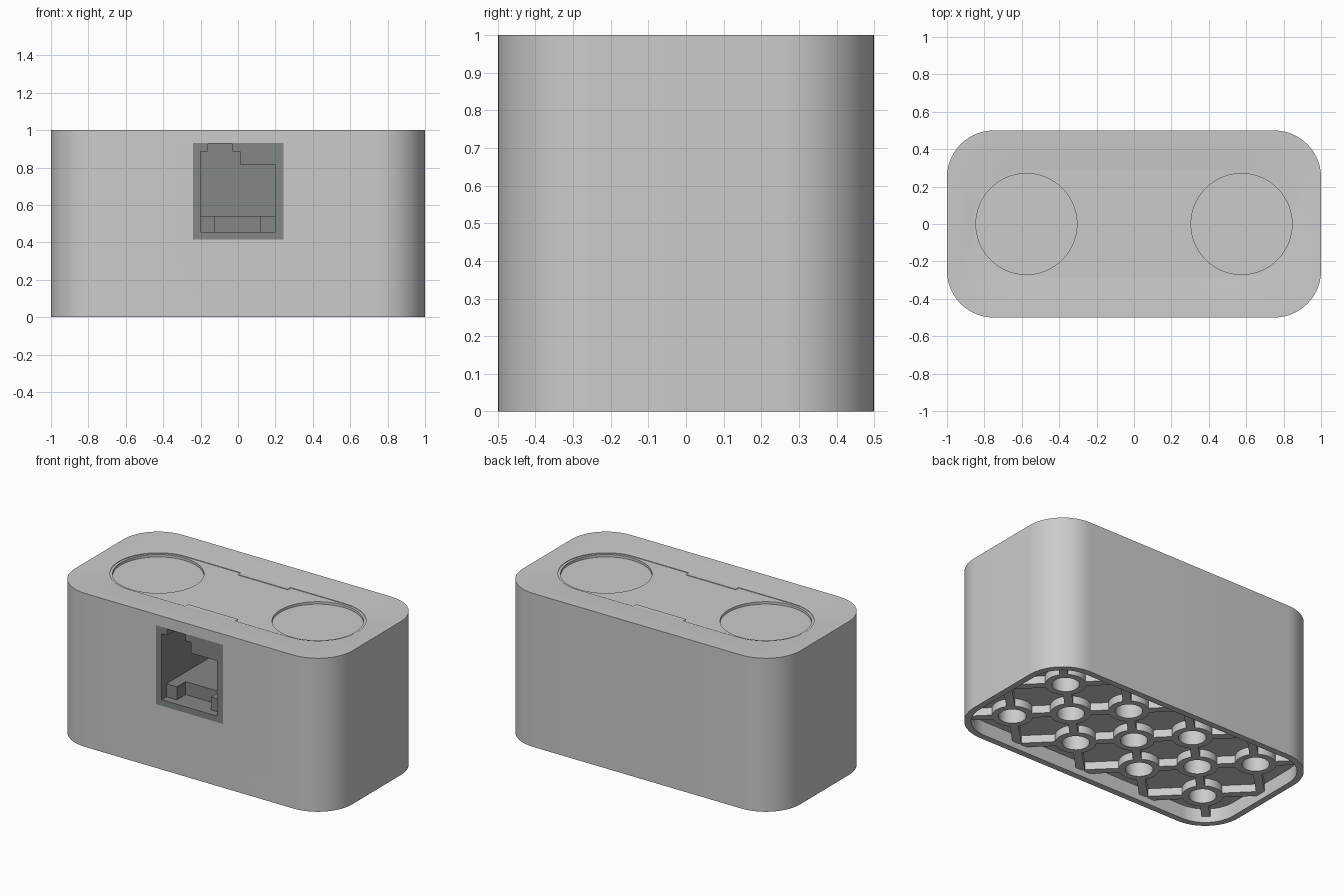
import bpy, bmesh, math
from mathutils import Matrix, Vector

if "Cube" in bpy.data.objects:
    bpy.data.objects.remove(bpy.data.objects["Cube"])


def material(name, rgb):
    m = bpy.data.materials.new(name)
    m.diffuse_color = (*rgb, 1)
    m.use_nodes = True
    m.node_tree.nodes["Principled BSDF"].inputs["Base Color"].default_value = m.diffuse_color
    return m


light_grey = material("light grey", (0.6, 0.6, 0.6))
socket_grey = material("socket grey", (0.225, 0.245, 0.245))


def finish(name, bm, mat, smooth=True):
    bmesh.ops.recalc_face_normals(bm, faces=bm.faces)
    mesh = bpy.data.meshes.new(name)
    bm.to_mesh(mesh)
    bm.free()
    mesh.materials.append(mat)
    ob = bpy.data.objects.new(name, mesh)
    bpy.context.collection.objects.link(ob)
    if smooth:
        shade(ob)
    return ob


def shade(ob):
    bpy.ops.object.select_all(action='DESELECT')
    ob.select_set(True)
    bpy.context.view_layer.objects.active = ob
    bpy.ops.object.shade_smooth_by_angle(angle=math.radians(30))


def loft(bm, rings, capped=True):
    rows = [[bm.verts.new(p) for p in ring] for ring in rings]
    n = len(rows[0])
    pairs = list(zip(rows, rows[1:]))
    if not capped:
        pairs.append((rows[-1], rows[0]))
    for a, b in pairs:
        for i in range(n):
            j = (i + 1) % n
            bm.faces.new((a[i], a[j], b[j], b[i]))
    if capped:
        bm.faces.new(rows[0])
        bm.faces.new(rows[-1])


def rounded(hx, hy, r, z, steps=14):
    pts = []
    for k, (sx, sy) in enumerate([(1, 1), (-1, 1), (-1, -1), (1, -1)]):
        for i in range(steps + 1):
            a = (k + i / steps) * math.pi / 2
            pts.append((sx * (hx - r) + r * math.cos(a),
                        sy * (hy - r) + r * math.sin(a), z))
    return pts


def circle(x, y, r, z, n):
    return [(x + r * math.cos(2 * math.pi * i / n),
             y + r * math.sin(2 * math.pi * i / n), z) for i in range(n)]


def box(bm, x0, x1, y0, y1, z0, z1):
    loft(bm, [[(x0, y0, z), (x1, y0, z), (x1, y1, z), (x0, y1, z)] for z in (z0, z1)])


def cut(ob, cutter):
    mod = ob.modifiers.new("cut", 'BOOLEAN')
    mod.operation = 'DIFFERENCE'
    mod.solver = 'EXACT'
    mod.object = cutter
    bpy.context.view_layer.objects.active = ob
    bpy.ops.object.modifier_apply(modifier=mod.name)
    bpy.data.objects.remove(cutter)
    shade(ob)


# Tube positions under the base: a staggered grid
P = 0.24
nodes = [(i, j) for i in range(-3, 4) for j in (-1, 0, 1)
         if (i + j) % 2 == 0 and not (j == 0 and abs(i) > 2)]
HOLE, TUBE = 0.08, 0.12

# Body: open rim below, rounded walls, shallow dish on top
bm = bmesh.new()
loft(bm, [rounded(0.96, 0.46, 0.21, 0.09), rounded(0.96, 0.46, 0.21, 0),
          rounded(1, 0.5, 0.25, 0), rounded(1, 0.5, 0.25, 1),
          rounded(0.92, 0.42, 0.22, 0.998), rounded(0.86, 0.285, 0.284, 0.988),
          rounded(0.86, 0.285, 0.284, 0.984)])
body = finish("body", bm, light_grey, False)

# Round wells, socket opening and base holes
bm = bmesh.new()
for sx in (-1, 1):
    loft(bm, [circle(sx * 0.575, 0, 0.27, z, 64) for z in (0.968, 1.1)])
box(bm, -0.24, 0.243, -0.6, 0.12, 0.415, 0.93)
for i, j in nodes:
    loft(bm, [circle(i * P, j * P, HOLE, z, 32) for z in (0.05, 0.24)])
cut(body, finish("body_cutter", bm, light_grey, False))

# Low tabs along the straight sides of the top recess
bm = bmesh.new()
for s in (-1, 1):
    y0, y1 = sorted((s * 0.255, s * 0.287))
    box(bm, -0.18, 0.18, y0, y1, 0.98, 0.988)
finish("top_tabs", bm, light_grey, False)

# Tubes in the base
bm = bmesh.new()
for i, j in nodes:
    x, y = i * P, j * P
    loft(bm, [circle(x, y, r, z, 32) for r, z in
              ((HOLE, 0.04), (TUBE, 0.04), (TUBE, 0.095), (HOLE, 0.095))], capped=False)
finish("base_tubes", bm, light_grey)

# Diagonal ribs joining the tubes to each other and to the rim
bm = bmesh.new()
for i, j in nodes:
    for dx in (-1, 1):
        for dy in (-1, 1):
            start = 0.1
            if (i + dx, j + dy) in nodes:
                if dy < 0:
                    continue
                end = P * math.sqrt(2) - 0.1
            elif abs(i + dx) == 4 and abs(j + dy) == 2:
                end = 0.175 * math.sqrt(2)
            else:
                end = (0.225 if abs(j + dy) == 2 else 0.245) * math.sqrt(2)
            first = len(bm.verts)
            box(bm, start, end, -0.025, 0.025, 0.04, 0.095)
            bm.verts.ensure_lookup_table()
            turn = (Matrix.Translation(Vector((i * P, j * P, 0)))
                    @ Matrix.Rotation(math.atan2(dy, dx), 4, 'Z'))
            bmesh.ops.transform(bm, matrix=turn, verts=bm.verts[first:])
finish("base_ribs", bm, light_grey, False)

# Socket insert: block with a stepped opening
bm = bmesh.new()
box(bm, -0.24, 0.243, -0.5, 0.12, 0.415, 0.93)
socket = finish("socket", bm, socket_grey, False)
profile = [(-0.2, 0.455), (0.2, 0.455), (0.2, 0.815), (0.01, 0.815), (0.01, 0.885),
           (-0.03, 0.885), (-0.03, 0.925), (-0.16, 0.925), (-0.16, 0.885), (-0.2, 0.885)]
bm = bmesh.new()
loft(bm, [[(x, y, z) for x, z in profile] for y in (-0.6, 0.1)])
cut(socket, finish("socket_cutter", bm, socket_grey, False))

# Raised socket floor with a stop block at each side
bm = bmesh.new()
box(bm, -0.2, 0.2, -0.36, 0.1, 0.455, 0.54)
box(bm, -0.2, -0.125, -0.45, -0.36, 0.455, 0.54)
box(bm, 0.12, 0.2, -0.45, -0.36, 0.455, 0.54)
finish("socket_floor", bm, socket_grey, False)
